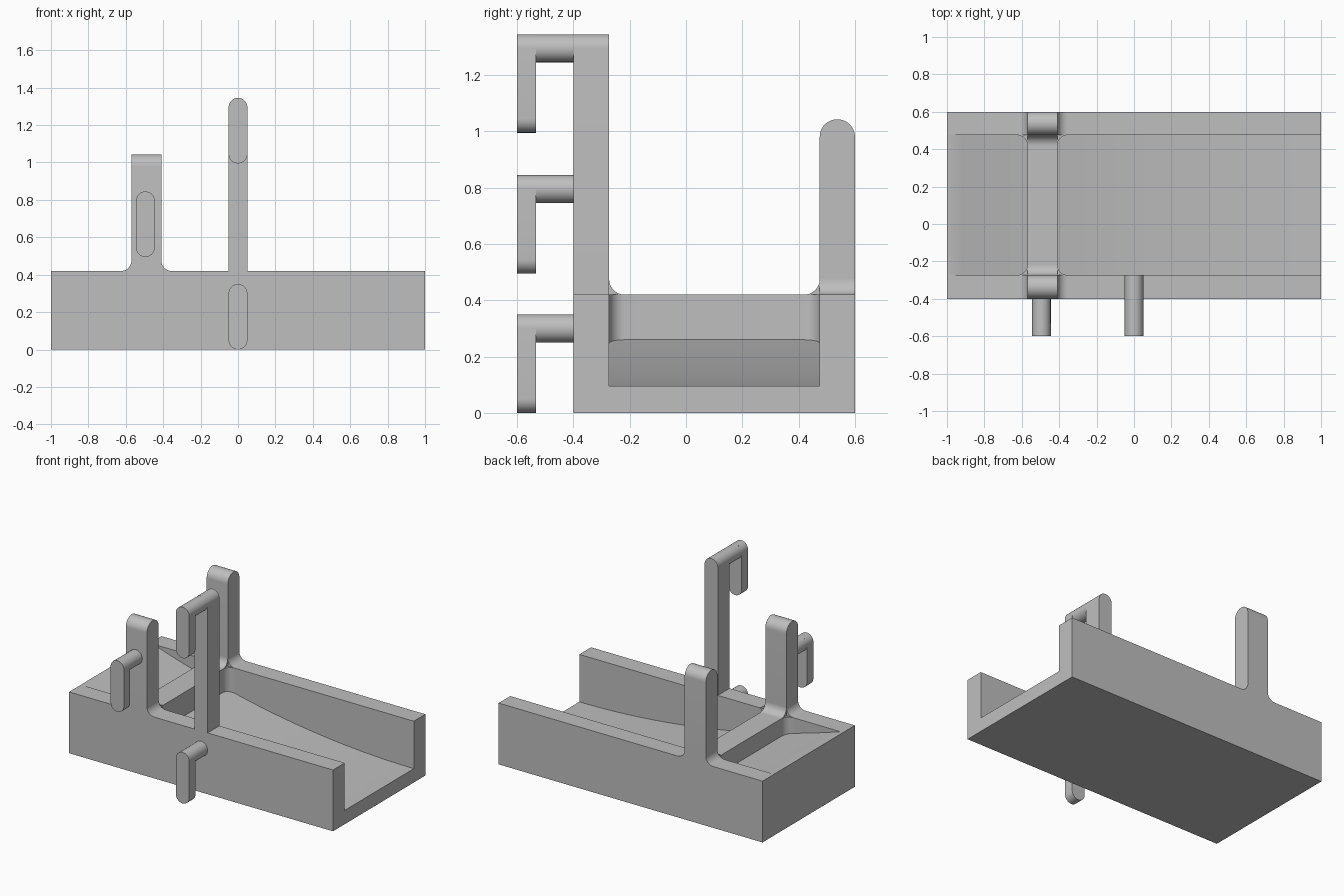
import bpy, bmesh
from math import sin, cos, pi

cube = bpy.data.objects.get("Cube")
if cube:
    bpy.data.objects.remove(cube, do_unlink=True)

GREY = (0.52, 0.52, 0.52, 1)
grey = bpy.data.materials.new("plain grey")
grey.use_nodes = True
grey.diffuse_color = GREY
grey.node_tree.nodes["Principled BSDF"].inputs["Base Color"].default_value = GREY

# Main dimensions
FRONT, BACK = -0.4, 0.6
IN_FRONT, IN_BACK = -0.273, 0.475
TOP, FLOOR = 0.42, 0.095
POST_L, POST_R, POST_TOP = -0.57, -0.41, 1.043
R = 0.055


def arc(cx, cy, r, start, end, n=12):
    """Points on an arc, angles in degrees."""
    angles = [(start + (end - start) * i / n) * pi / 180 for i in range(n + 1)]
    return [(cx + r * cos(a), cy + r * sin(a)) for a in angles]


def prism(name, outline, axis, lo, hi):
    """Extrude a 2D outline along the given axis."""
    place = {"x": lambda a, b: (lo, a, b),
             "y": lambda a, b: (a, lo, b),
             "z": lambda a, b: (a, b, lo)}[axis]
    bm = bmesh.new()
    face = bm.faces.new([bm.verts.new(place(a, b)) for a, b in outline])
    ext = bmesh.ops.extrude_face_region(bm, geom=[face])
    moved = [v for v in ext["geom"] if isinstance(v, bmesh.types.BMVert)]
    bmesh.ops.translate(bm, verts=moved, vec=[(hi - lo) * (c == axis) for c in "xyz"])
    bmesh.ops.recalc_face_normals(bm, faces=bm.faces)
    mesh = bpy.data.meshes.new(name)
    bm.to_mesh(mesh)
    bm.free()
    mesh.materials.append(grey)
    obj = bpy.data.objects.new(name, mesh)
    bpy.context.collection.objects.link(obj)
    bpy.ops.object.select_all(action="DESELECT")
    obj.select_set(True)
    bpy.context.view_layer.objects.active = obj
    bpy.ops.object.shade_smooth_by_angle(angle=pi / 6)
    return obj


# Floor that curves up towards one end
N = 32
ramp = [(1 - 1.98 * i / N, FLOOR + (TOP - FLOOR) * (i / N) ** 2) for i in range(N + 1)]
prism("curved_floor", [(-1, 0), (1, 0)] + ramp + [(-1, TOP)], "y", IN_FRONT, IN_BACK)

# Side walls, flared into the base of each post
wall = ([(-1, 0), (1, 0), (1, TOP)]
        + arc(POST_R + R, TOP + R, R, 270, 180)
        + arc(POST_L - R, TOP + R, R, 0, -90)
        + [(-1, TOP)])

for side, y0, y1 in (("front", FRONT, IN_FRONT), ("back", IN_BACK, BACK)):
    prism(side + "_wall", wall, "y", y0, y1)
    # Round-topped post
    r = (y1 - y0) / 2
    post = [(y0, TOP + R), (y1, TOP + R)] + arc((y0 + y1) / 2, POST_TOP - r, r, 0, 180, 24)
    prism(side + "_post", post, "x", POST_L, POST_R)
    # Fillet between the post and the divider
    inner, d = (y1, 1) if side == "front" else (y0, -1)
    curve = [(inner + d * (R + a), TOP + R + b) for a, b in arc(0, 0, R, 180, 270)]
    prism(side + "_post_fillet", [(inner, TOP)] + curve, "x", POST_L, POST_R)

# Cross divider, rounded where it meets the walls
divider = (arc(POST_R + R, IN_FRONT + R, R, 270, 180)
           + arc(POST_R + R, IN_BACK - R, R, 180, 90)
           + arc(POST_L - R, IN_BACK - R, R, 90, 0)
           + arc(POST_L - R, IN_FRONT + R, R, 0, -90))
prism("divider", divider, "z", 0.05, TOP)

# Tall arm on the front wall
HOOK_R = 0.05
prism("tall_arm", [(-HOOK_R, TOP), (HOOK_R, TOP)] + arc(0, 1.295, HOOK_R, 0, 180, 24),
      "y", FRONT, IN_FRONT)

# Hooks: a round peg with a hanging tongue
for name, x, top in (("upper", 0, 1.345), ("middle", -0.495, 0.845), ("lower", 0, 0.35)):
    z = top - HOOK_R
    prism(name + "_hook_peg", arc(x, z, HOOK_R, 0, 345, 23), "y", -0.532, FRONT)
    tongue = arc(x, z, HOOK_R, 0, 180, 24) + arc(x, z - 0.25, HOOK_R, 180, 360, 24)
    prism(name + "_hook_tongue", tongue, "y", -0.6, -0.532)
